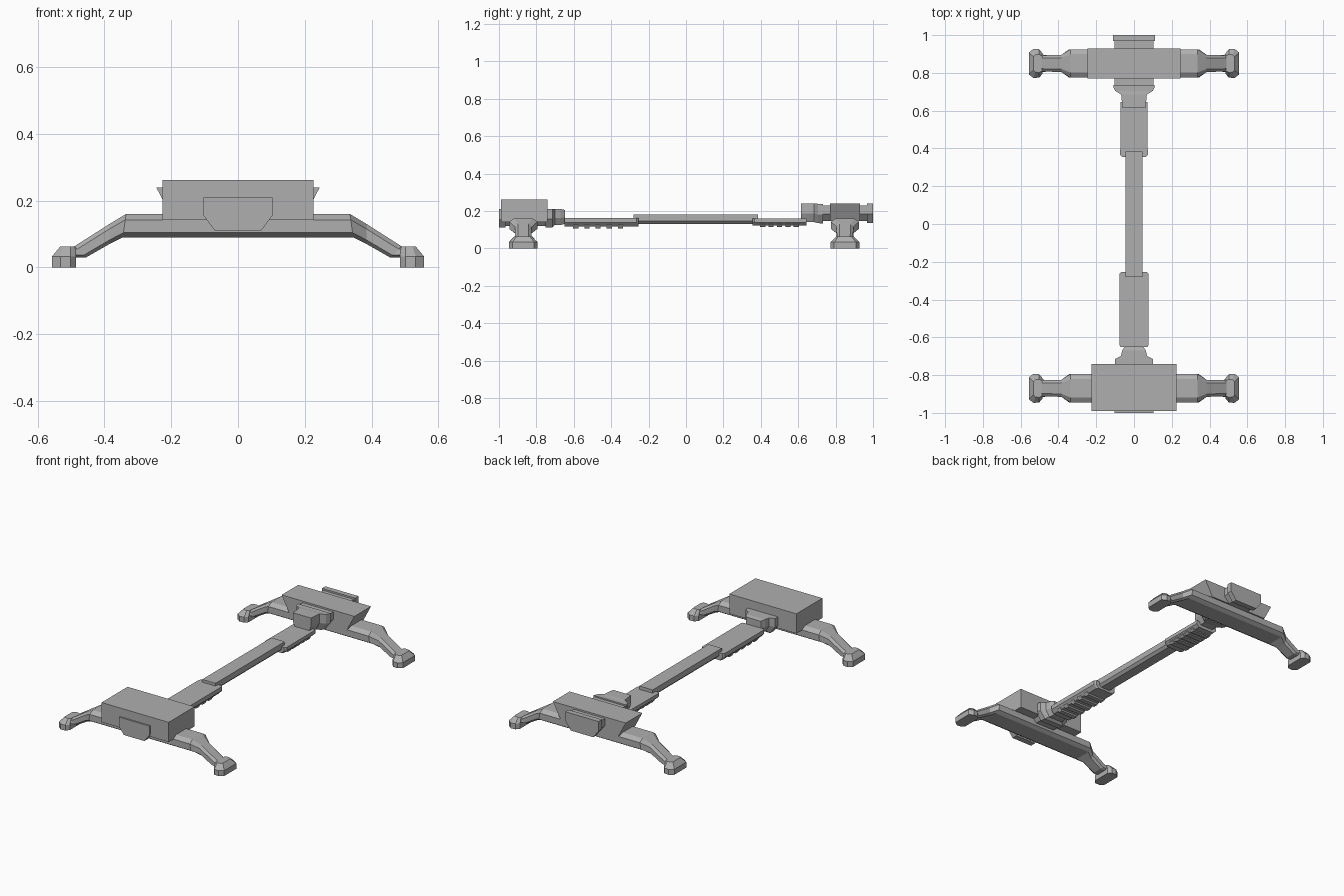
import bpy
import bmesh

cube = bpy.data.objects.get("Cube")
if cube:
    bpy.data.objects.remove(cube)

grey = bpy.data.materials.new("plain grey")
grey.use_nodes = True
COLOUR = (0.43, 0.43, 0.43, 1)
grey.diffuse_color = COLOUR
grey.node_tree.nodes["Principled BSDF"].inputs["Base Color"].default_value = COLOUR


def loft(name, rings):
    """Skin a row of equal-sized rings and cap both ends."""
    bm = bmesh.new()
    loops = [[bm.verts.new(p) for p in ring] for ring in rings]
    n = len(loops[0])
    for a, b in zip(loops, loops[1:]):
        for i in range(n):
            j = (i + 1) % n
            bm.faces.new((a[i], a[j], b[j], b[i]))
    bm.faces.new(loops[0])
    bm.faces.new(loops[-1])
    bmesh.ops.recalc_face_normals(bm, faces=bm.faces)
    mesh = bpy.data.meshes.new(name)
    bm.to_mesh(mesh)
    bm.free()
    mesh.materials.append(grey)
    obj = bpy.data.objects.new(name, mesh)
    bpy.context.collection.objects.link(obj)
    return obj


def keel_ring(y, w, low, high, keel=0.67, waist=0.45):
    """Upright section with straight upper sides and a narrowed underside."""
    mid = low + waist * (high - low)
    return [(-w, y, high), (w, y, high), (w, y, mid),
            (keel * w, y, low), (-keel * w, y, low), (-w, y, mid)]


def keel_bar(name, stations, **shape):
    return loft(name, [keel_ring(*s, **shape) for s in stations])


def box(name, x, y0, y1, low, high, x_low=None):
    x_low = x if x_low is None else x_low
    return loft(name, [[(-x_low, y, low), (x_low, y, low), (x, y, high), (-x, y, high)]
                       for y in (y0, y1)])


def leg_ring(y, xt, zt, xb, zb, w):
    """Chamfered section, slanted so the leg joints are mitred."""
    outline = [(-0.65, 1), (0.65, 1), (1, 0.75), (1, 0.2),
               (0.7, 0), (-0.7, 0), (-1, 0.2), (-1, 0.75)]
    return [(xb + (xt - xb) * t, y + s * w, zb + (zt - zb) * t) for s, t in outline]


# Cross beams with bent legs: top x, top z, bottom x, bottom z, half width
LEG = [(0.335, 0.16, 0.345, 0.09, 0.075),
       (0.385, 0.13, 0.385, 0.07, 0.045),
       (0.49, 0.063, 0.455, 0.03, 0.043),
       (0.515, 0.063, 0.50, 0.03, 0.05)]
FOOT_BASE = [(0.485, 0.055), (0.502, 0.075), (0.532, 0.077), (0.557, 0.058)]
FOOT_TOP = [(0.488, 0.04), (0.502, 0.048), (0.522, 0.046), (0.532, 0.035)]


def foot_ring(outline, side, y, z):
    pts = outline + [(x, -w) for x, w in reversed(outline)]
    return [(side * x, y + w, z) for x, w in pts]


for end, y in (("front", -0.87), ("rear", 0.85)):
    left = [leg_ring(y, *s) for s in LEG]
    right = [[(-px, py, pz) for px, py, pz in ring] for ring in reversed(left)]
    loft(end + "_cross_beam", right + left)
    for side, label in ((1, "left"), (-1, "right")):
        loft(f"{end}_{label}_foot", [foot_ring(FOOT_BASE, side, y, 0),
                                     foot_ring(FOOT_BASE, side, y, 0.033),
                                     foot_ring(FOOT_TOP, side, y, 0.063)])

# Housings on the beams
box("front_housing", 0.226, -0.99, -0.74, 0.142, 0.262)
box("rear_housing", 0.245, 0.77, 0.93, 0.145, 0.24, x_low=0.195)

# End plates and the necks behind them
keel_bar("front_plate", [(-1.0, 0.103, 0.11, 0.21), (-0.965, 0.103, 0.11, 0.21)])
keel_bar("front_neck", [(-0.965, 0.095, 0.12, 0.2), (-0.74, 0.095, 0.12, 0.2)])
keel_bar("rear_plate", [(0.968, 0.112, 0.135, 0.24), (1.0, 0.112, 0.135, 0.24)])
keel_bar("rear_neck", [(0.73, 0.104, 0.145, 0.23), (0.97, 0.104, 0.145, 0.23)])

# Stepped couplings between the housings and the bar
keel_bar("front_coupling", [(-0.75, 0.102, 0.112, 0.21), (-0.715, 0.1, 0.112, 0.21),
                            (-0.7, 0.07, 0.125, 0.21), (-0.67, 0.062, 0.125, 0.21),
                            (-0.648, 0.05, 0.13, 0.205)])
keel_bar("rear_coupling", [(0.732, 0.112, 0.132, 0.238), (0.705, 0.1, 0.135, 0.238),
                           (0.685, 0.068, 0.14, 0.24), (0.645, 0.064, 0.14, 0.24),
                           (0.615, 0.06, 0.14, 0.24)])

# Telescoping bar
keel_bar("centre_bar", [(-0.28, 0.045, 0.13, 0.18), (0.385, 0.045, 0.13, 0.18)], waist=0.3)
keel_bar("front_sleeve", [(-0.65, 0.072, 0.117, 0.163), (-0.64, 0.077, 0.117, 0.163),
                          (-0.265, 0.077, 0.117, 0.163), (-0.255, 0.068, 0.117, 0.163)],
         keel=0.75)
keel_bar("rear_sleeve", [(0.355, 0.062, 0.122, 0.16), (0.365, 0.073, 0.122, 0.16),
                         (0.645, 0.071, 0.122, 0.16)], keel=0.75)

# Grip ribs under the sleeves
for end, start, step, low in (("front", -0.59, 0.06, 0.107), ("rear", 0.41, 0.045, 0.115)):
    for i in range(5):
        y = start + i * step
        keel_bar(f"{end}_grip_rib_{i + 1}", [(y - 0.014, 0.066, low, 0.14),
                                             (y + 0.014, 0.066, low, 0.14)], keel=0.85)
